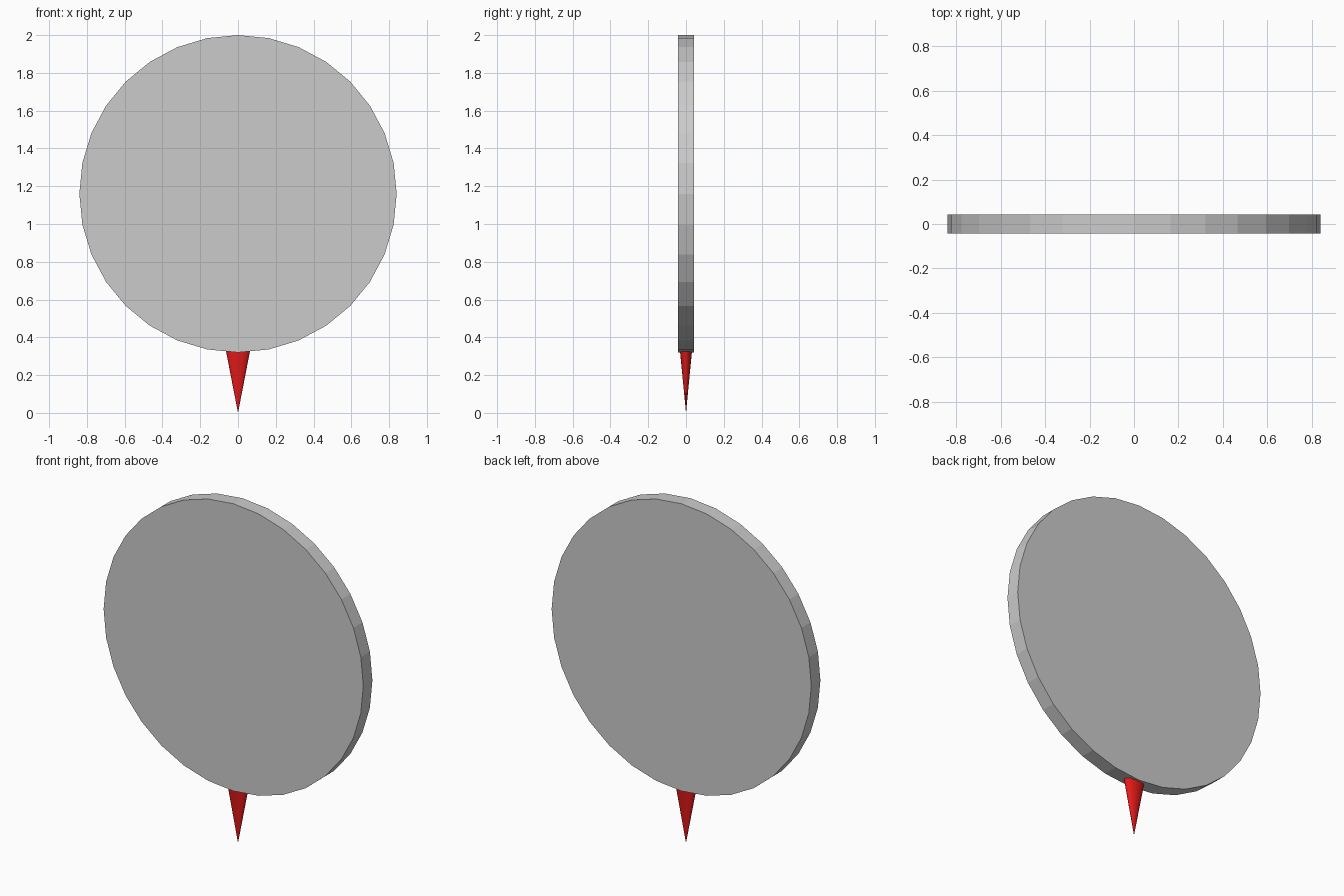
import bpy, math

if "Cube" in bpy.data.objects:
    bpy.data.objects.remove(bpy.data.objects["Cube"])

SIDES = 32
R, HALF_T = 0.84, 0.042

# Round sign plate standing upright, facing -y, with a vertex at the bottom
bpy.ops.mesh.primitive_cylinder_add(vertices=SIDES, radius=R, depth=2 * HALF_T,
                                    location=(0, 0, 2 - R),
                                    rotation=(math.pi / 2, 0, 0))
plate = bpy.context.object
plate.name = "round_plate"

# Flattened pointed spike, its top just sunk into the rim
TOP = 0.335
bpy.ops.mesh.primitive_cone_add(vertices=SIDES, radius1=0.065, radius2=0,
                                depth=TOP, location=(0, 0, TOP / 2),
                                rotation=(math.pi, 0, 0))
spike = bpy.context.object
spike.name = "pointed_spike"
spike.scale = (1, 0.5, 1)

red = bpy.data.materials.new("red")
red.diffuse_color = (0.8, 0.01, 0.01, 1)
red.use_nodes = True
red.node_tree.nodes["Principled BSDF"].inputs["Base Color"].default_value = red.diffuse_color
spike.data.materials.append(red)
